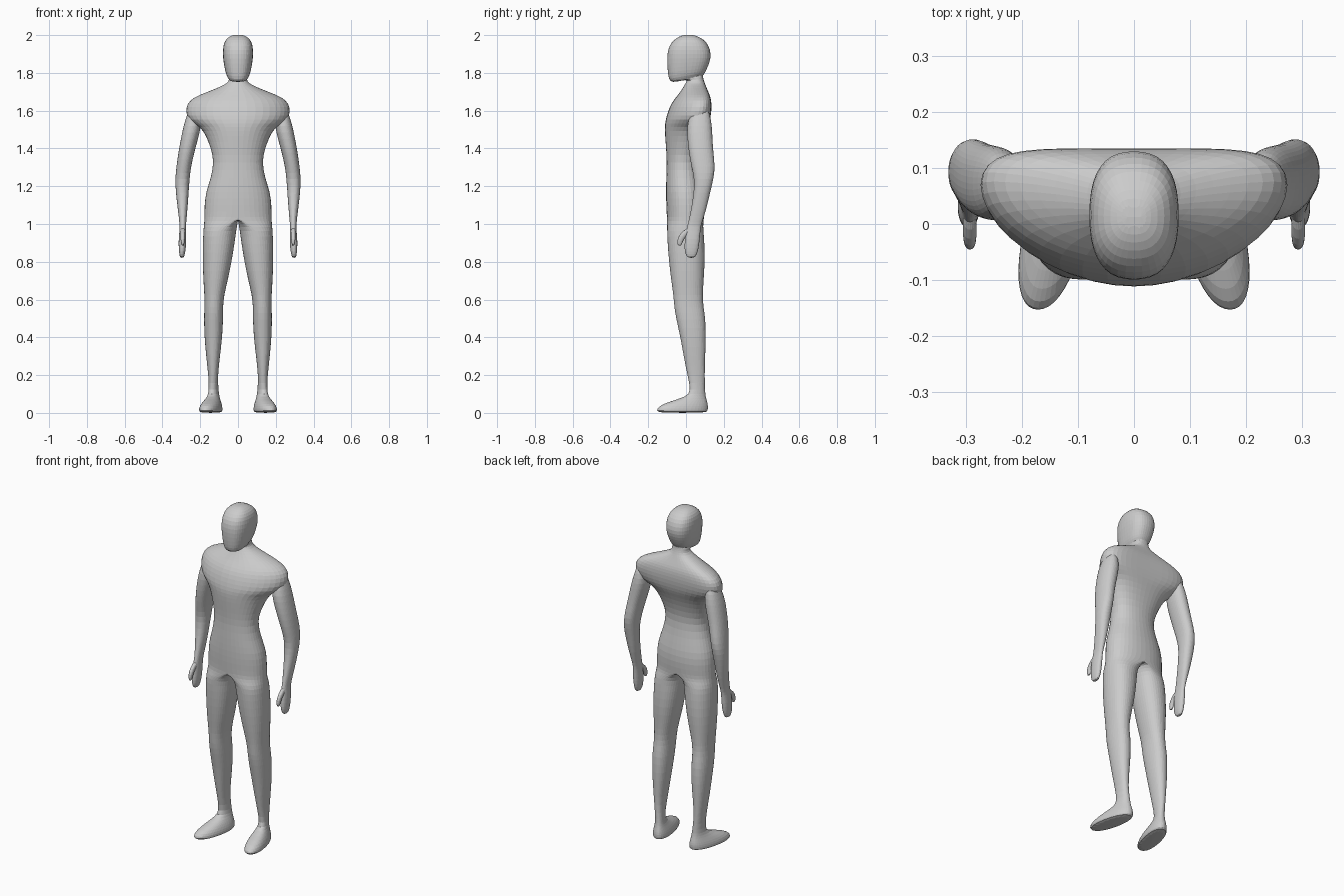
import bpy, bmesh, math

N = 20  # points around each cross-section

skin = bpy.data.materials.new("plain grey")
skin.diffuse_color = (0.6, 0.6, 0.6, 1)


def power(v, n):
    return math.copysign(abs(v) ** (2 / n), v) if abs(v) > 1e-6 else 0.0


def ring(zf, zb, x0, x1, yf, yb, half=0.0, bend=0.0, toe=0.0, n=2.2):
    """Cross-section. half=1 turns it into the right half of a centred section."""
    pts = []
    mid, ry = (yf + yb) / 2, (yb - yf) / 2
    for i in range(N):
        a = 2 * math.pi * i / N
        c, s = power(math.cos(a), n), power(math.sin(a), n)
        full = x0 + (x1 - x0) * (1 + c) / 2
        x = full + (x1 * max(c, 0.0) - full) * half
        y = mid + ry * s
        z = zf + (zb - zf) * (1 + s) / 2
        pts.append((x - toe * ry * s, y + bend * (x / x1) ** 2, z))
    return pts


def loft(name, rings):
    """Skin rings listed from bottom to top, then mirror and subdivide."""
    bm = bmesh.new()
    rows = [[bm.verts.new(p) for p in r] for r in rings]
    for lo, hi in zip(rows, rows[1:]):
        for i in range(N):
            j = (i + 1) % N
            quad = (lo[i], lo[j], hi[j], hi[i])
            if any(v.co.x > 1e-6 for v in quad):
                bm.faces.new(quad)
    bm.faces.new(rows[0][::-1])
    # cap: only the outer half where the section lies on the centre plane
    top = rows[-1]
    if min(v.co.x for v in top) < 1e-6:
        q = N // 4
        top = [top[i % N] for i in range(-q, q + 1)]
    bm.faces.new(top)
    bmesh.ops.delete(bm, geom=[v for v in bm.verts if not v.link_faces], context='VERTS')
    mesh = bpy.data.meshes.new(name)
    bm.to_mesh(mesh)
    bm.free()
    mesh.materials.append(skin)
    obj = bpy.data.objects.new(name, mesh)
    bpy.context.collection.objects.link(obj)
    mirror = obj.modifiers.new("mirror", 'MIRROR')
    mirror.use_clip = True
    mirror.merge_threshold = 0.0005
    sub = obj.modifiers.new("subdivide", 'SUBSURF')
    sub.levels = sub.render_levels = 1
    return obj


# Foot: height, inner x, outer x, front y, back y
foot = [
    (0.000, .095, .195, -.148, .110), (0.012, .088, .201, -.158, .117),
    (0.035, .090, .197, -.148, .119), (0.060, .095, .181, -.090, .113),
    (0.085, .100, .160, .000, .105), (0.115, .104, .153, .027, .101)]

# Leg, same columns
leg = [
    (0.20, .107, .157, .007, .099), (0.30, .095, .169, -.013, .102),
    (0.40, .083, .178, -.030, .106), (0.50, .078, .181, -.053, .104),
    (0.56, .079, .178, -.063, .093), (0.62, .074, .178, -.067, .089),
    (0.70, .054, .184, -.079, .094), (0.80, .033, .188, -.091, .101),
    (0.90, .017, .187, -.099, .099), (0.97, .008, .184, -.101, .093)]

# Torso: height, half width, front y, back y, backward sweep of the sides
torso = [
    (1.030, .180, -.102, .096, 0), (1.10, .180, -.106, .102, 0),
    (1.170, .172, -.107, .096, 0), (1.24, .146, -.106, .080, 0),
    (1.330, .128, -.102, .066, 0), (1.40, .145, -.107, .075, .01),
    (1.470, .172, -.113, .096, .02), (1.515, .202, -.115, .116, .03),
    (1.550, .270, -.112, .127, .05), (1.600, .281, -.098, .134, .055),
    (1.640, .271, -.080, .134, .05), (1.670, .238, -.056, .130, .04),
    (1.695, .176, -.036, .120, .03), (1.720, .110, -.018, .110, .015),
    (1.745, .056, -.003, .100, 0)]

# Neck and head: front height, back height, half width, front y, back y
head = [
    (1.762, 1.768, .047, .006, .092), (1.762, 1.785, .049, -.012, .090),
    (1.747, 1.790, .047, -.076, .093), (1.765, 1.800, .060, -.092, .101),
    (1.800, 1.825, .069, -.097, .113), (1.850, 1.860, .077, -.101, .128),
    (1.900, 1.900, .082, -.101, .134), (1.945, 1.945, .079, -.090, .122),
    (1.976, 1.976, .067, -.064, .096), (1.995, 1.995, .043, -.033, .061),
    (2.002, 2.002, .018, -.005, .030)]

body = [ring(z, z, a, b, f, k, toe=.2) for z, a, b, f, k in foot]
body += [ring(z, z, a, b, f, k) for z, a, b, f, k in leg]
body += [ring(1.0, 1.0, .004, .181, -.101, .092, half=.5)]
body += [ring(z, z, 0, w, f, k, half=1, bend=s) for z, w, f, k, s in torso]
body += [ring(zf, zb, 0, w, f, k, half=1, n=2.5) for zf, zb, w, f, k in head]
loft("body", body)

# Arm and hand, fingertips up to the shoulder: height, inner x, outer x, front y, back y
arm = [
    (0.820, .288, .306, .010, .045), (0.840, .281, .311, -.004, .058),
    (0.870, .276, .314, -.009, .067), (0.920, .274, .315, -.006, .073),
    (0.970, .276, .309, .000, .077), (1.000, .275, .309, .011, .082),
    (1.080, .267, .319, .027, .109), (1.170, .261, .330, .042, .129),
    (1.240, .256, .333, .043, .146), (1.300, .249, .327, .029, .155),
    (1.380, .231, .316, .014, .145), (1.450, .211, .303, .007, .141),
    (1.520, .194, .289, .004, .138), (1.580, .195, .270, .020, .128),
    (1.620, .215, .255, .040, .110)]
loft("arms", [ring(z, z, a, b, f, k) for z, a, b, f, k in arm])

# Thumb, tip up to the wrist
thumb = [
    (0.885, .287, .297, -.041, -.027), (0.895, .284, .301, -.046, -.021),
    (0.920, .281, .304, -.046, -.012), (0.950, .280, .306, -.031, .015),
    (0.985, .281, .304, .010, .050)]
loft("thumbs", [ring(z, z, a, b, f, k) for z, a, b, f, k in thumb])
